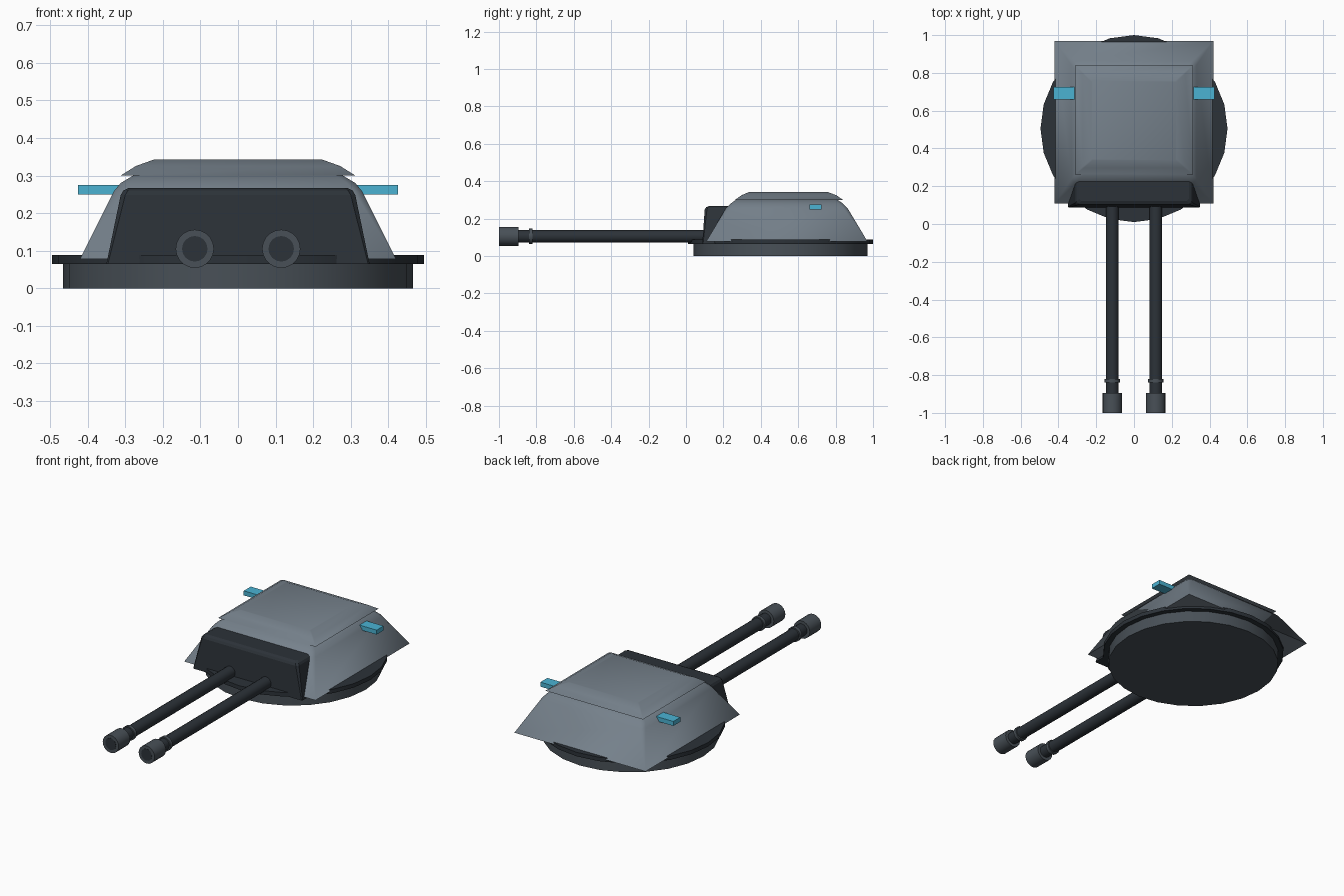
import bpy, bmesh, math
from mathutils import Matrix

if "Cube" in bpy.data.objects:
    bpy.data.objects.remove(bpy.data.objects["Cube"])


def material(name, rgb):
    m = bpy.data.materials.new(name)
    m.diffuse_color = (*rgb, 1)
    m.use_nodes = True
    m.node_tree.nodes["Principled BSDF"].inputs["Base Color"].default_value = m.diffuse_color
    return m


ARMOUR = material("armour_grey", (0.18, 0.22, 0.26))
DARK = material("dark_steel", (0.025, 0.032, 0.04))
STEEL = material("mid_steel", (0.065, 0.08, 0.095))
BLUE = material("sensor_blue", (0.07, 0.45, 0.65))


def finish(name, bm, mat, smooth=None):
    bmesh.ops.remove_doubles(bm, verts=bm.verts, dist=1e-5)
    bmesh.ops.recalc_face_normals(bm, faces=bm.faces)
    me = bpy.data.meshes.new(name)
    bm.to_mesh(me)
    bm.free()
    me.materials.append(mat)
    ob = bpy.data.objects.new(name, me)
    bpy.context.collection.objects.link(ob)
    if smooth:
        bpy.ops.object.select_all(action='DESELECT')
        ob.select_set(True)
        bpy.context.view_layer.objects.active = ob
        bpy.ops.object.shade_smooth_by_angle(angle=math.radians(smooth))
    return ob


def loft(name, rings, mat, smooth=None):
    """Stack of rectangles (half width, y front, y back, z, corner cut)."""
    bm = bmesh.new()
    loops = []
    for hx, y0, y1, z, c in rings:
        pts = [(-hx + c, y0), (hx - c, y0), (hx, y0 + c), (hx, y1 - c),
               (hx - c, y1), (-hx + c, y1), (-hx, y1 - c), (-hx, y0 + c)]
        loops.append([bm.verts.new((x, y, z)) for x, y in pts])
    for a, b in zip(loops, loops[1:]):
        for i in range(8):
            j = (i + 1) % 8
            bm.faces.new((a[i], a[j], b[j], b[i]))
    bm.faces.new(loops[0])
    bm.faces.new(loops[-1])
    bmesh.ops.dissolve_degenerate(bm, dist=1e-5, edges=bm.edges)
    return finish(name, bm, mat, smooth)


def cylinder(name, radius, start, end, sides, mat, along_y=False, x=0, other=0.0):
    """Cylinder along z (other = y centre) or along y (other = z centre)."""
    mid = (start + end) / 2
    if along_y:
        m = Matrix.Translation((x, mid, other)) @ Matrix.Rotation(math.pi / 2, 4, 'X')
    else:
        m = Matrix.Translation((x, other, mid))
    bm = bmesh.new()
    bmesh.ops.create_cone(bm, cap_ends=True, segments=sides, radius1=radius,
                          radius2=radius, depth=end - start, matrix=m)
    return finish(name, bm, mat, 35)


# Turntable drum and flange
cylinder("base_drum", 0.465, 0.0, 0.066, 24, STEEL, other=0.505)
cylinder("base_flange", 0.495, 0.065, 0.088, 24, DARK, other=0.505)

# Sloped armoured housing with softened top and corner edges
loft("turret_housing", [
    (0.420, 0.108, 0.970, 0.078, 0.0),
    (0.331, 0.215, 0.863, 0.257, 0.022),
    (0.312, 0.238, 0.840, 0.280, 0.022),
    (0.275, 0.270, 0.808, 0.302, 0.018)], ARMOUR, 40)

# Overhanging roof plate
loft("roof_plate", [
    (0.312, 0.262, 0.840, 0.300, 0.0),
    (0.272, 0.297, 0.803, 0.325, 0.006),
    (0.225, 0.338, 0.758, 0.342, 0.006)], ARMOUR, 40)

# Gun shield on the front
loft("gun_shield", [
    (0.350, 0.087, 0.330, 0.065, 0.004),
    (0.312, 0.100, 0.330, 0.248, 0.012),
    (0.305, 0.107, 0.330, 0.260, 0.012),
    (0.290, 0.122, 0.320, 0.267, 0.010)], DARK)

# Twin guns and side sensors
for side, s in (("left", -1), ("right", 1)):
    gx, gz = 0.115 * s, 0.105
    cylinder(side + "_barrel", 0.034, -0.93, 0.20, 16, DARK, True, gx, gz)
    cylinder(side + "_barrel_ring", 0.041, -0.84, -0.82, 16, STEEL, True, gx, gz)
    cylinder(side + "_muzzle", 0.051, -1.0, -0.895, 20, STEEL, True, gx, gz)
    cylinder(side + "_bore", 0.034, -1.001, -0.96, 16, DARK, True, gx, gz)

    bm = bmesh.new()
    bmesh.ops.create_cube(bm, size=1, matrix=Matrix.Translation((0.368 * s, 0.692, 0.262))
                          @ Matrix.Diagonal((0.115, 0.064, 0.026, 1)))
    finish(side + "_sensor", bm, BLUE)
